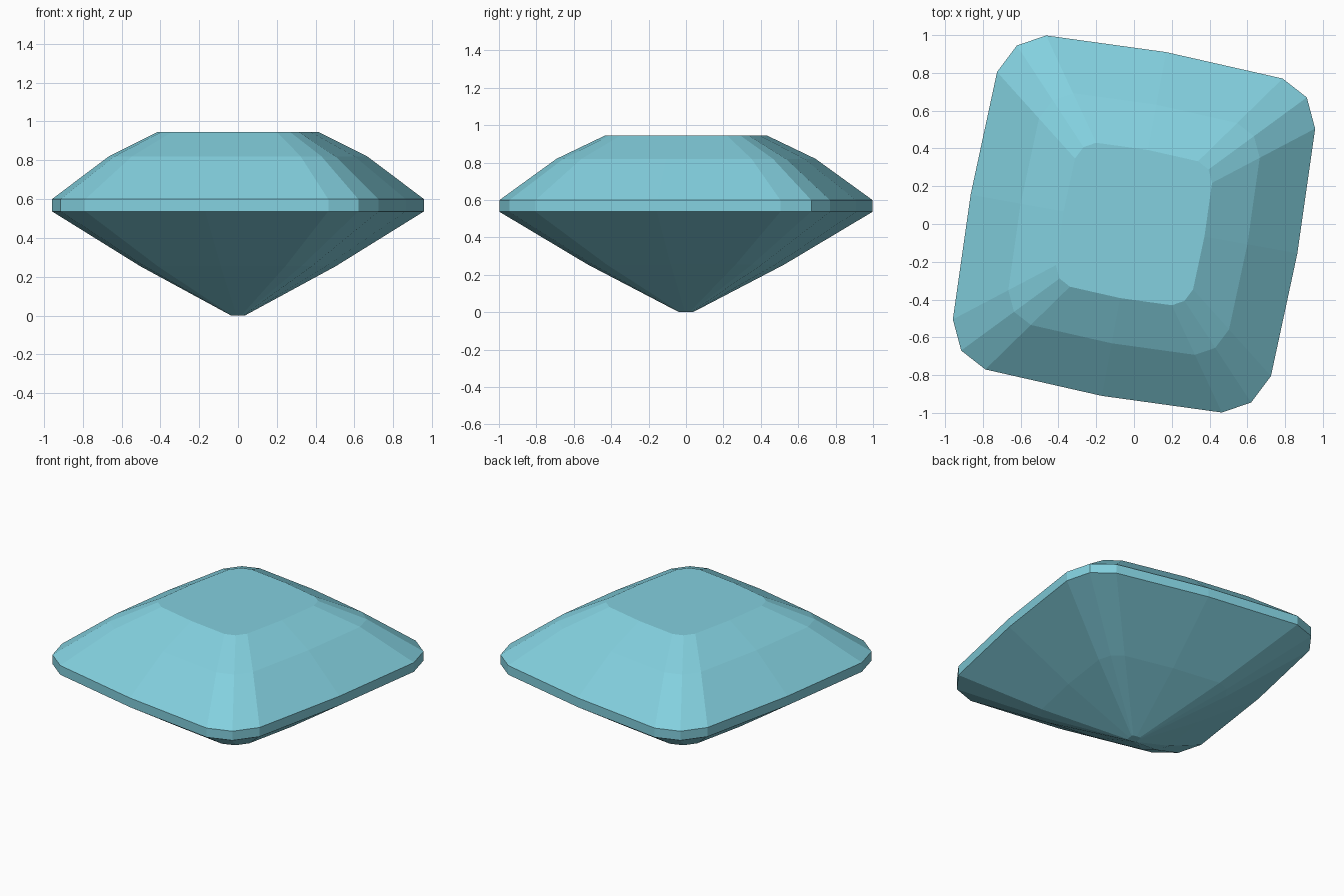
import bpy, bmesh

if "Cube" in bpy.data.objects:
    bpy.data.objects.remove(bpy.data.objects["Cube"])

# One flat colour for the whole stone
blue = bpy.data.materials.new("pale_blue")
blue.diffuse_color = (0.227, 0.631, 0.735, 1.0)
blue.use_nodes = True
blue.node_tree.nodes["Principled BSDF"].inputs["Base Color"].default_value = blue.diffuse_color

# Half of the skewed cushion outline; a half turn gives the other half
half = [(0.465, -0.998), (0.62, -0.945), (0.725, -0.805), (0.865, -0.155),
        (0.959, 0.505), (0.915, 0.67), (0.787, 0.77), (0.17, 0.91)]
outline = half + [(-x, -y) for x, y in half]

# Levels from bottom to top: (height, outline scale)
levels = [(0.0, 0.037),      # culet
          (0.254, 0.525),    # pavilion break
          (0.537, 1.0),      # girdle bottom
          (0.599, 1.0),      # girdle top
          (0.82, 0.694),     # crown break
          (0.946, 0.431)]    # table

bm = bmesh.new()
rings = [[bm.verts.new((x * s, y * s, z)) for x, y in outline] for z, s in levels]

# Facets between neighbouring levels
n = len(outline)
for low, high in zip(rings, rings[1:]):
    for i in range(n):
        j = (i + 1) % n
        bm.faces.new((low[i], low[j], high[j], high[i]))

# Flat culet and table
bm.faces.new(rings[0][::-1])
bm.faces.new(rings[-1])
bmesh.ops.recalc_face_normals(bm, faces=bm.faces[:])

mesh = bpy.data.meshes.new("cut_gemstone")
bm.to_mesh(mesh)
bm.free()
mesh.materials.append(blue)
gem = bpy.data.objects.new("cut_gemstone", mesh)
bpy.context.collection.objects.link(gem)
